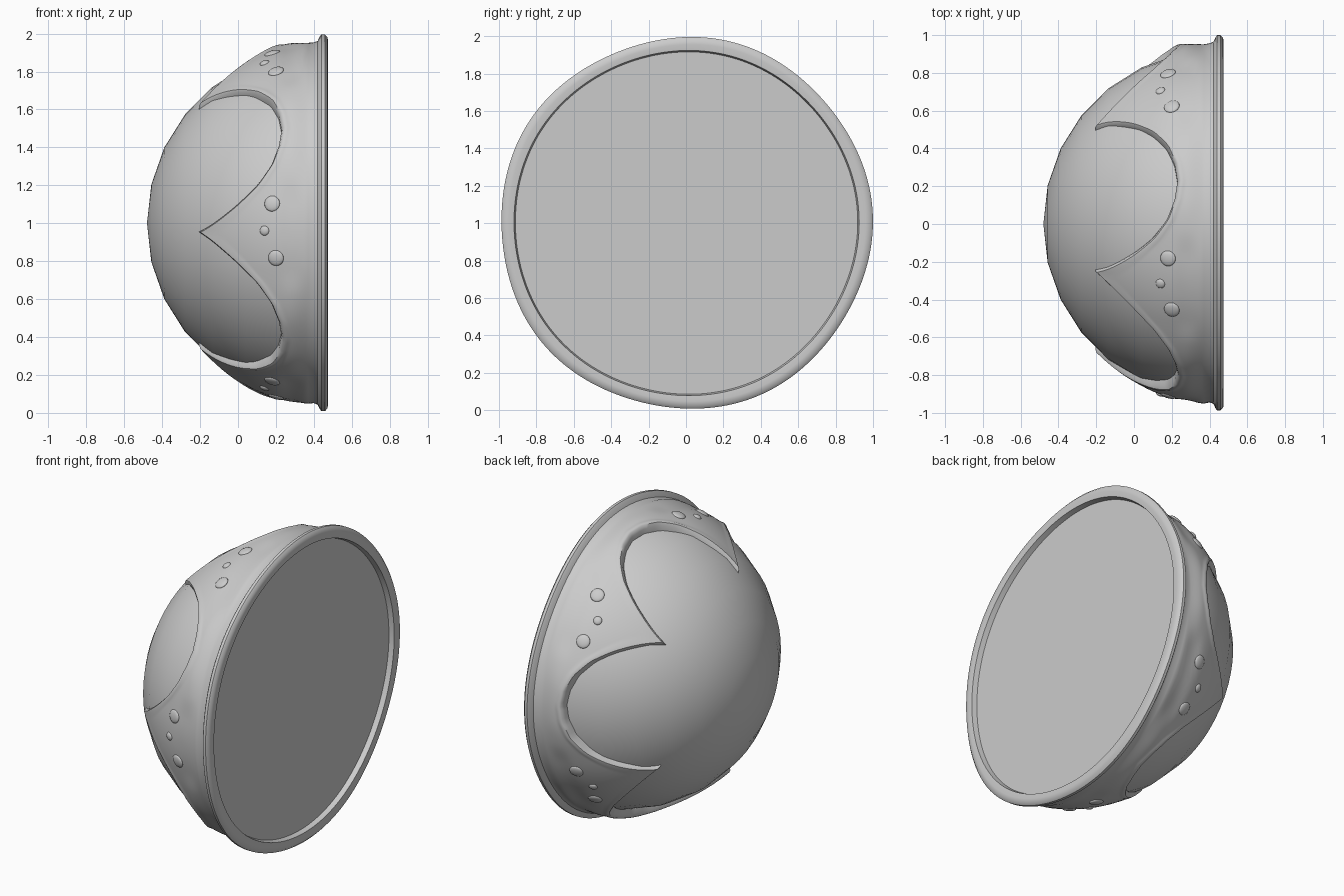
import bpy, bmesh
from math import sin, cos, radians, sqrt, pi
from mathutils import Vector, Matrix

if "Cube" in bpy.data.objects:
    bpy.data.objects.remove(bpy.data.objects["Cube"])

R, CX = 0.92, 0.44            # dome radius and base plane
TIPS = [40 + 72 * k for k in range(5)]
EDGE = [(0, -.205), (2.5, -.155), (5.5, -.10), (11, 0), (17, .10),
        (23.5, .175), (30, .215), (36, .23)]


def pos(x, r, deg):
    a = radians(deg)
    return Vector((x, r * cos(a), 1 + r * sin(a)))


def dome_r(x):
    return sqrt(max(0, R * R - (CX - x) ** 2))


def edge_x(t):
    for (a, xa), (b, xb) in zip(EDGE, EDGE[1:]):
        if t <= b:
            return xa + (xb - xa) * (t - a) / (b - a)
    return EDGE[-1][1]


def smooth(a, b, v):
    u = min(1, max(0, (v - a) / (b - a)))
    return u * u * (3 - 2 * u)


def make(name, bm, angle=35):
    bmesh.ops.recalc_face_normals(bm, faces=bm.faces)
    me = bpy.data.meshes.new(name)
    bm.to_mesh(me)
    bm.free()
    ob = bpy.data.objects.new(name, me)
    bpy.context.collection.objects.link(ob)
    bpy.ops.object.select_all(action='DESELECT')
    ob.select_set(True)
    bpy.context.view_layer.objects.active = ob
    bpy.ops.object.shade_smooth_by_angle(angle=radians(angle))
    return ob


def skin(bm, rows):
    # join closed rings of points with quads
    vs = [[bm.verts.new(p) for p in row] for row in rows]
    for a, b in zip(vs, vs[1:]):
        n = len(a)
        for i in range(n):
            j = (i + 1) % n
            bm.faces.new((a[i], a[j], b[j], b[i]))
    return vs


# Dome: half sphere with a flat closed base
bm = bmesh.new()
rows = []
for k in range(1, 8):
    a = k / 7 * pi / 2
    rows.append([pos(CX - R * cos(a), R * sin(a), d * 360 / 48) for d in range(48)])
vs = skin(bm, rows)
pole = bm.verts.new(pos(CX - R, 0, 0))
for i in range(48):
    bm.faces.new((pole, vs[0][i], vs[0][(i + 1) % 48]))
bm.faces.new(vs[-1])
make("dome", bm)


# Scalloped band: five pointed plates running into a flared rim
def band_offset(x, t):
    base = .018 + .016 * smooth(-.2, .2, x)
    lift = .014 * smooth(12, 30, t) * (1 - smooth(.26, .38, x))
    hollow = -.008 * (1 - smooth(10, 20, t)) * smooth(.2, .27, x) * (1 - smooth(.29, .36, x))
    return base + lift + hollow


STEPS = 16
RIM = [(.40, .957), (.42, .965), (.432, .99), (.44, 1.0), (.458, 1.0),
       (.472, .985), (.475, .96), (.472, .926), (.435, .917)]
columns = []
for i in range(240):
    d = TIPS[0] + i * 1.5
    t = (d - TIPS[0]) % 72
    t = min(t, 72 - t)
    xe = edge_x(t)
    wob = 1 - .007 + .007 * cos(radians(5 * (d - 4)))
    col = [pos(xe, dome_r(xe) - .012, d),
           pos(xe, dome_r(xe) + .6 * band_offset(xe, t), d)]
    for s in range(STEPS + 1):
        x = xe + .008 + (.37 - xe - .008) * s / STEPS
        lip = .006 * (1 - smooth(.02, .05, x - xe))
        lip *= smooth(0, .02, x - xe)
        col.append(pos(x, dome_r(x) + band_offset(x, t) + lip, d))
    for x, r in RIM:
        col.append(pos(x, r * (wob if r > .93 else 1 + (wob - 1) * .5), d))
    columns.append(col)
bm = bmesh.new()
skin(bm, list(zip(*columns)))
make("scalloped_band", bm, 40)

# Studs: three low round buttons on each pointed plate
bm = bmesh.new()
for tip in TIPS:
    for x, off, size in ((.18, -10.5, .042), (.14, -1.5, .026), (.2, 7.5, .042)):
        d = tip + off
        r = dome_r(x) + band_offset(x, abs(off))
        n = (pos(x, r, d) - Vector((CX, 0, 1))).normalized()
        m = (Matrix.Translation(pos(x, r - .002, d))
             @ n.to_track_quat('Z', 'Y').to_matrix().to_4x4()
             @ Matrix.Diagonal((size, size, .013, 1)))
        bmesh.ops.create_uvsphere(bm, u_segments=20, v_segments=10, radius=1, matrix=m)
make("studs", bm, 60)
